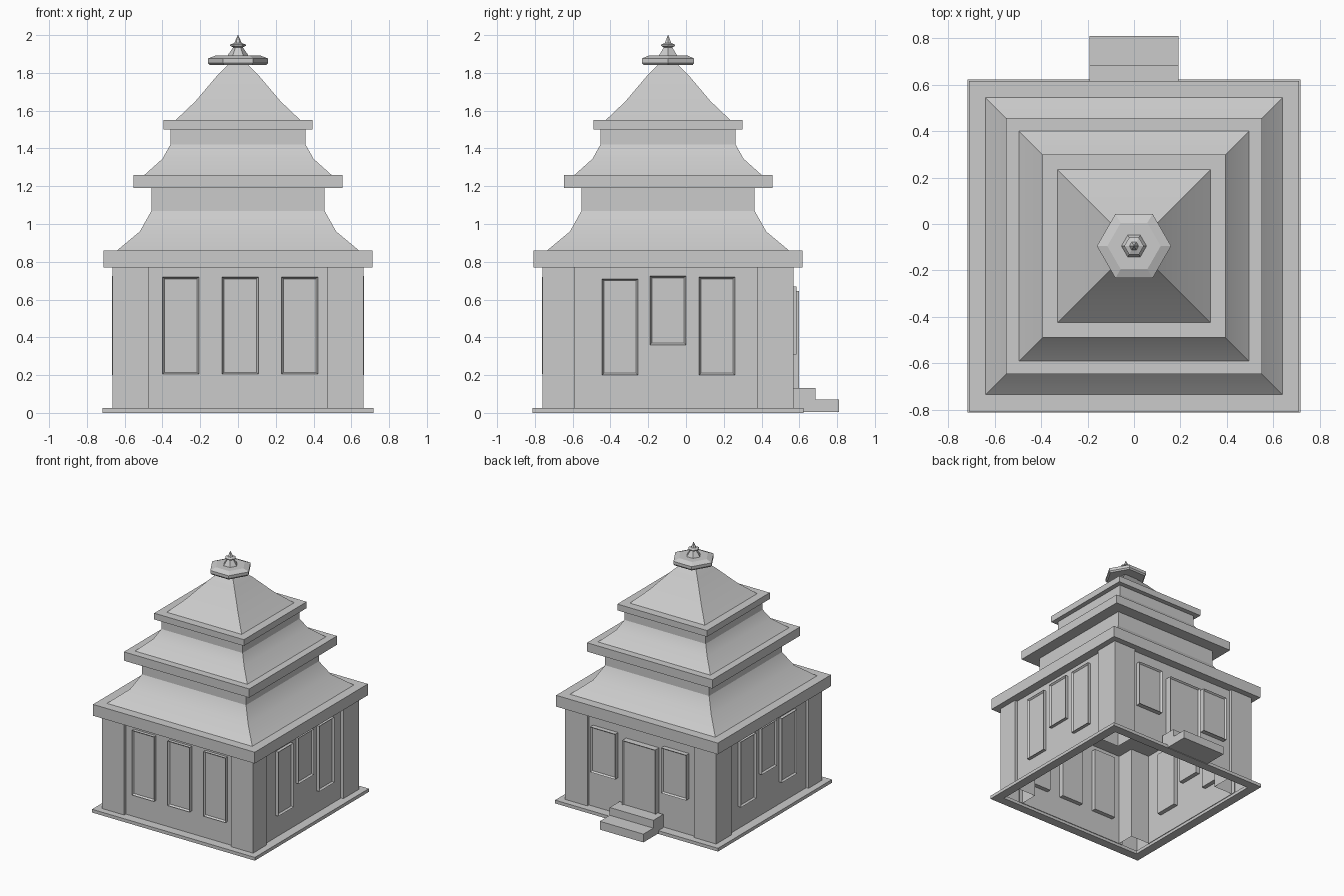
import bpy, bmesh, math
from mathutils import Matrix

cube = bpy.data.objects.get("Cube")
if cube:
    bpy.data.objects.remove(cube, do_unlink=True)

CY = -0.095      # the tower stands forward of the centre, the steps behind it
HALF = 0.665     # half width across the corner posts
WALL = 0.642     # distance from the tower axis to the recessed walls

stone = bpy.data.materials.new("grey_stone")
stone.use_nodes = True
stone.diffuse_color = (0.6, 0.6, 0.6, 1)
stone.node_tree.nodes["Principled BSDF"].inputs["Base Color"].default_value = (0.6, 0.6, 0.6, 1)


def finish(name, bm, matrix=None, smooth=False, recalc=True):
    if matrix:
        bm.transform(matrix)
    if recalc:
        bmesh.ops.recalc_face_normals(bm, faces=bm.faces)
    mesh = bpy.data.meshes.new(name)
    bm.to_mesh(mesh)
    bm.free()
    mesh.materials.append(stone)
    obj = bpy.data.objects.new(name, mesh)
    bpy.context.collection.objects.link(obj)
    if smooth:
        bpy.ops.object.select_all(action='DESELECT')
        obj.select_set(True)
        bpy.context.view_layer.objects.active = obj
        bpy.ops.object.shade_smooth_by_angle(angle=math.radians(25))
    return obj


def turned(name, profile, sides=4, closed=False, caps=True, smooth=False):
    """Stack of regular rings (half width or radius, height) about the tower axis."""
    bm = bmesh.new()
    start, scale = (math.pi / 4, math.sqrt(2)) if sides == 4 else (0, 1)
    rings = []
    for r, z in profile:
        angles = [start + math.tau * i / sides for i in range(sides)]
        rings.append([bm.verts.new((r * scale * math.cos(a), r * scale * math.sin(a), z))
                      for a in angles])
    pairs = list(zip(rings, rings[1:]))
    if closed:
        pairs.append((rings[-1], rings[0]))
    for low, high in pairs:
        for i in range(sides):
            j = (i + 1) % sides
            bm.faces.new((low[i], low[j], high[j], high[i]))
    if caps and not closed:
        bm.faces.new(rings[0][::-1])
        bm.faces.new(rings[-1])
    return finish(name, bm, Matrix.Translation((0, CY, 0)), smooth)


def box_mesh(x0, x1, y0, y1, z0, z1):
    bm = bmesh.new()
    size = Matrix.Diagonal((x1 - x0, y1 - y0, z1 - z0, 1))
    middle = Matrix.Translation(((x0 + x1) / 2, (y0 + y1) / 2, (z0 + z1) / 2))
    bmesh.ops.create_cube(bm, size=1, matrix=middle @ size)
    return bm


def side_matrix(turns):
    return Matrix.Translation((0, CY, 0)) @ Matrix.Rotation(turns * math.pi / 2, 4, 'Z')


def framed_panel(name, turns, u0, u1, z0, z1, out):
    """Window or door block with a recessed panel inside a thin frame."""
    bm = box_mesh(u0, u1, -out, -WALL + 0.04, z0, z1)
    front = [f for f in bm.faces if f.normal.y < -0.9]
    bmesh.ops.inset_region(bm, faces=front, thickness=0.014, depth=0)
    bmesh.ops.translate(bm, verts=front[0].verts, vec=(0, 0.014, 0))
    finish(name, bm, side_matrix(turns))


# Ground ring, hollow in the middle
turned("base_ring", [(0.645, 0), (0.717, 0), (0.717, 0.026), (0.645, 0.026)], closed=True)

# Hollow corner posts
for sx, xname in ((1, "left"), (-1, "right")):
    for y0, y1, yname in ((-0.76, -0.59, "front"), (0.375, 0.57, "back")):
        xs = sorted((sx * 0.47, sx * HALF))
        bm = box_mesh(*xs, y0, y1, 0.02, 0.78)
        bmesh.ops.delete(bm, geom=[f for f in bm.faces if f.normal.z < -0.9], context='FACES_ONLY')
        finish(f"{yname}_{xname}_post", bm, recalc=False)

# Thin recessed walls between the posts
for turns, side in enumerate(("front", "left", "back", "right")):
    bm = box_mesh(-0.5, 0.5, -WALL, -WALL + 0.005, 0.02, 0.78)
    finish(f"{side}_wall", bm, side_matrix(turns))

# Front windows
for u in (-0.40, -0.085, 0.23):
    framed_panel("front_window", 0, u, u + 0.194, 0.205, 0.72, 0.668)

# Side windows, mirrored across the tower
for y0, y1, z0, z1 in ((-0.445, -0.255, 0.20, 0.71), (-0.19, 0, 0.36, 0.725), (0.07, 0.26, 0.20, 0.72)):
    framed_panel("left_window", 1, y0 - CY, y1 - CY, z0, z1, 0.668)
    framed_panel("right_window", 3, CY - y1, CY - y0, z0, z1, 0.668)

# Back windows and door
for u in (-0.435, 0.19):
    framed_panel("back_window", 2, u, u + 0.22, 0.31, 0.67, 0.68)
framed_panel("back_door", 2, -0.145, 0.145, 0.1, 0.645, 0.693)

# Door steps
finish("lower_step", box_mesh(-0.192, 0.192, 0.56, 0.81, 0.004, 0.07))
finish("upper_step", box_mesh(-0.192, 0.192, 0.56, 0.685, 0.07, 0.132))

# Eave slabs
for name, half, low, high in (("lower_eave", 0.712, 0.77, 0.86),
                              ("middle_eave", 0.552, 1.19, 1.26),
                              ("upper_eave", 0.395, 1.50, 1.55)):
    turned(name, [(half, low), (half, high)])

# Flared roofs, each rising to a straight neck, the last to a peak
turned("lower_roof", [(0.64, 0.86), (0.52, 0.96), (0.458, 1.07), (0.458, 1.19)], smooth=True)
turned("middle_roof", [(0.495, 1.26), (0.40, 1.345), (0.358, 1.42), (0.358, 1.50)], smooth=True)
turned("upper_roof", [(0.33, 1.55), (0.225, 1.65), (0.115, 1.78), (0.045, 1.85)], smooth=True)

# Six-sided crown and finial
turned("crown_disc", [(0.15, 1.842), (0.16, 1.853), (0.16, 1.876), (0.115, 1.893)], sides=6)
turned("finial", [(0.056, 1.89), (0.05, 1.9), (0.026, 1.935), (0.042, 1.943), (0.042, 1.95),
                  (0.02, 1.958), (0.001, 2.0)], sides=6)
